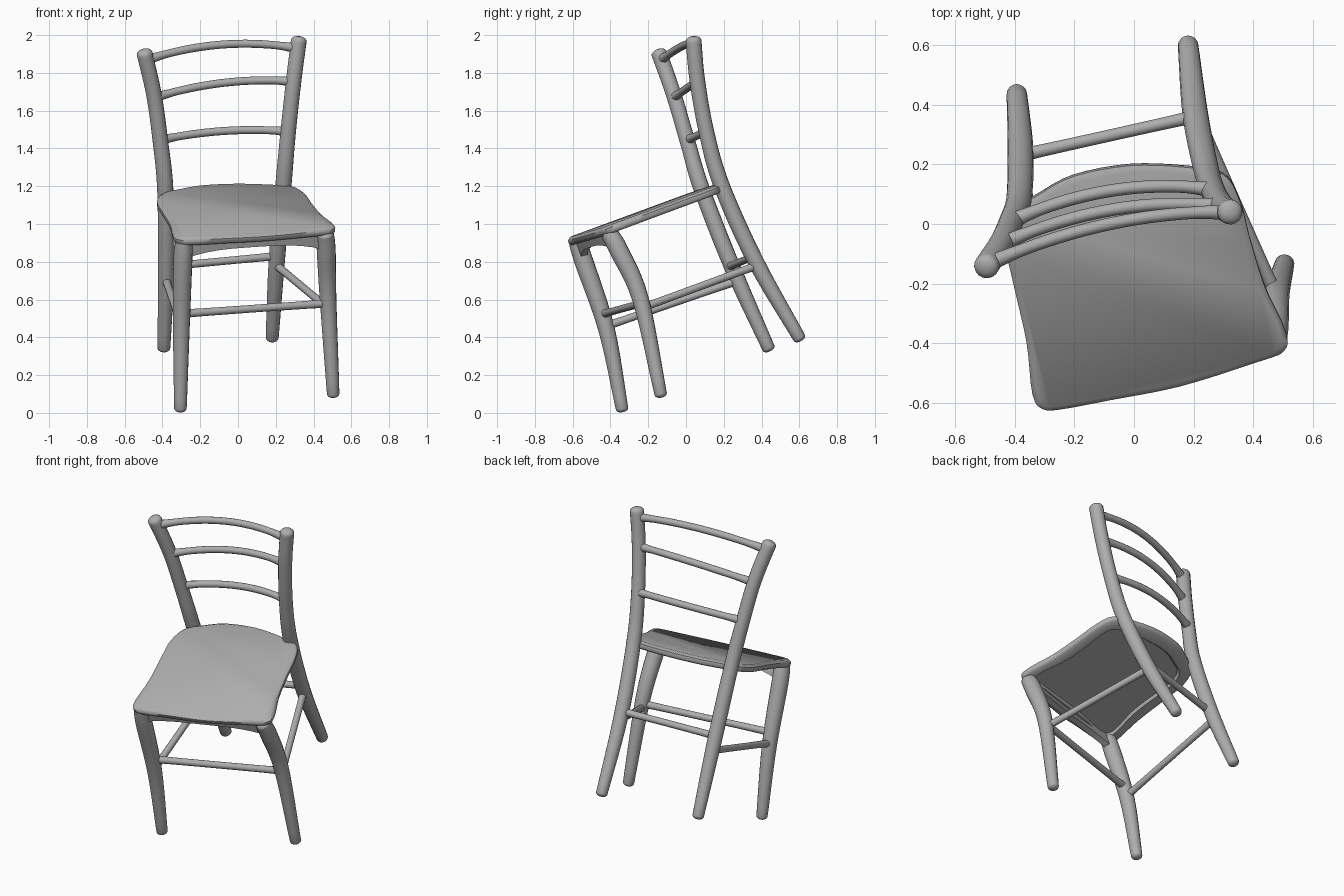
import bpy, bmesh, math
from mathutils import Vector

if "Cube" in bpy.data.objects:
    bpy.data.objects.remove(bpy.data.objects["Cube"])

wood = bpy.data.materials.new("grey wood")
wood.diffuse_color = (0.42, 0.42, 0.42, 1)
wood.use_nodes = True
wood.node_tree.nodes["Principled BSDF"].inputs["Base Color"].default_value = wood.diffuse_color


def finish(bm, name):
    bmesh.ops.recalc_face_normals(bm, faces=bm.faces)
    me = bpy.data.meshes.new(name)
    bm.to_mesh(me)
    bm.free()
    me.materials.append(wood)
    ob = bpy.data.objects.new(name, me)
    bpy.context.collection.objects.link(ob)
    bpy.ops.object.select_all(action='DESELECT')
    bpy.context.view_layer.objects.active = ob
    ob.select_set(True)
    bpy.ops.object.shade_smooth_by_angle(angle=math.radians(50))
    return ob


def spline(pts, steps=6, closed=False):
    """Catmull-Rom through points of any dimension."""
    p = [Vector(q) for q in pts]
    n = len(p)
    if closed:
        get = lambda i: p[i % n]
    else:
        ext = [2 * p[0] - p[1]] + p + [2 * p[-1] - p[-2]]
        get = lambda i: ext[i + 1]
    out = []
    for i in range(n if closed else n - 1):
        a, b, c, d = (get(i + k) for k in (-1, 0, 1, 2))
        for s in range(steps):
            t = s / steps
            out.append(0.5 * (2 * b + (c - a) * t + (2 * a - 5 * b + 4 * c - d) * t * t
                              + (3 * b - a - 3 * c + d) * t ** 3))
    if not closed:
        out.append(p[-1])
    return out


def tube(name, pts, sides=16, cap=0.6):
    """Round bar through (x, y, z, radius) points with softened ends."""
    path = spline(pts)
    rings = [(q.to_3d(), q.w) for q in path]
    for end in (0, -1):                      # rounded tips
        c, r = rings[end]
        inner = rings[1 if end == 0 else -2][0]
        d = (inner - c).normalized()
        tip = [(c + d * r * (1 - math.sin(a)) * cap, r * math.cos(a))
               for a in (1.2, 0.8, 0.4, 0.0)]
        if end == 0:
            rings = tip + rings[1:]
        else:
            rings = rings[:-1] + tip[::-1]
    bm = bmesh.new()
    loops = []
    for i, (c, r) in enumerate(rings):
        t = (rings[min(i + 1, len(rings) - 1)][0] - rings[max(i - 1, 0)][0]).normalized()
        u = t.cross(Vector((0.3, 0.9, 0.1)) if abs(t.z) > 0.7 else Vector((0, 0, 1))).normalized()
        v = t.cross(u)
        loops.append([bm.verts.new(c + r * (math.cos(a) * u + math.sin(a) * v))
                      for a in (2 * math.pi * k / sides for k in range(sides))])
    for a, b in zip(loops, loops[1:]):
        for k in range(sides):
            j = (k + 1) % sides
            bm.faces.new((a[k], a[j], b[j], b[k]))
    bm.faces.new(loops[0])
    bm.faces.new(loops[-1])
    return finish(bm, name)


# legs and back posts, listed from foot to top
tube("left_back_post", [(-.393, .445, .325, .034), (-.38, .25, .76, .043), (-.385, .085, 1.18, .043),
                        (-.41, .01, 1.43, .041), (-.445, -.065, 1.685, .041), (-.5, -.15, 1.925, .042)])
tube("right_back_post", [(.18, .61, .38, .034), (.205, .37, .8, .043), (.24, .19, 1.2, .043),
                         (.265, .11, 1.48, .041), (.295, .06, 1.76, .041), (.325, .038, 1.995, .042)])
tube("left_front_leg", [(-.305, -.335, .003, .033), (-.3, -.42, .44, .044),
                        (-.292, -.54, .8, .05), (-.285, -.58, .92, .045)])
tube("right_front_leg", [(.505, -.13, .08, .033), (.477, -.24, .6, .044),
                         (.467, -.355, .86, .05), (.46, -.415, .965, .045)])

# stretchers between the legs
for name, a, b in [
    ("front_stretcher", (-.296, -.435, .525), (.475, -.235, .58)),
    ("left_stretcher", (-.298, -.42, .46), (-.38, .275, .70)),
    ("right_stretcher", (.475, -.235, .555), (.205, .375, .78)),
    ("rear_stretcher", (-.38, .23, .775), (.205, .36, .83)),
]:
    tube(name, [(*a, .028), (*(Vector(a).lerp(Vector(b), .12)), .021),
                (*(Vector(a).lerp(Vector(b), .88)), .021), (*b, .028)], 12)

# bowed back rails
for name, a, b, bow in [
    ("lower_back_rail", (-.41, .01, 1.445), (.265, .115, 1.49), (0, .05, .025)),
    ("middle_back_rail", (-.44, -.065, 1.67), (.29, .06, 1.755), (0, .05, .035)),
    ("top_back_rail", (-.48, -.13, 1.87), (.315, .04, 1.93), (0, .045, .05)),
]:
    pts = []
    for i in range(9):
        t = i / 8
        p = Vector(a).lerp(Vector(b), t) + Vector(bow) * 4 * t * (1 - t)
        pts.append((*p, .027 if i in (0, 8) else .021))
    tube(name, pts, 12)

# seat: outlined board lying in a tilted plane, hollowed underneath
up = Vector((.0176, -.365, 1)).normalized()


def on_seat(x, y, depth=0.0):
    return Vector((x, y, 1.151 - .0176 * x + .365 * y)) - up * depth


outline = [(-.305, -.625), (-.34, -.575), (-.36, -.40), (-.405, -.20), (-.428, -.08), (-.405, .03),
           (-.315, .095), (-.20, .155), (-.015, .19), (.17, .185), (.30, .16), (.355, .07), (.39, -.06),
           (.44, -.22), (.505, -.36), (.503, -.43), (.39, -.475), (.15, -.55), (-.08, -.595), (-.24, -.625)]
bm = bmesh.new()
rim = [Vector(p) for p in spline(outline, 4, True)]
mid = Vector((.03, -.22))
rows = [(.02, .0), (.0, .014), (.0, .034), (.012, .045), (.075, .045), (.085, .028)]
loops = []
for inset, depth in rows:
    loops.append([bm.verts.new(on_seat(*(p + (mid - p).normalized() * inset), depth)) for p in rim])
for a, b in zip(loops, loops[1:]):
    for k in range(len(rim)):
        j = (k + 1) % len(rim)
        bm.faces.new((a[k], a[j], b[j], b[k]))
bm.faces.new(loops[0])
bm.faces.new(loops[-1])
finish(bm, "seat")

# front apron: arched plate under the front edge
bm = bmesh.new()
loops = []
for i in range(13):
    t = i / 12
    x, y = Vector((-.285, -.59)).lerp(Vector((.46, -.415)), t)
    y -= .03 * 4 * t * (1 - t) * .6
    low = .082 + .05 * abs(2 * t - 1) ** 3
    loops.append([bm.verts.new(on_seat(x, y + dy, d))
                  for dy, d in ((-.012, .03), (.022, .03), (.022, low), (-.012, low))])
for a, b in zip(loops, loops[1:]):
    for k in range(4):
        j = (k + 1) % 4
        bm.faces.new((a[k], a[j], b[j], b[k]))
bm.faces.new(loops[0])
bm.faces.new(loops[-1])
finish(bm, "front_apron")
